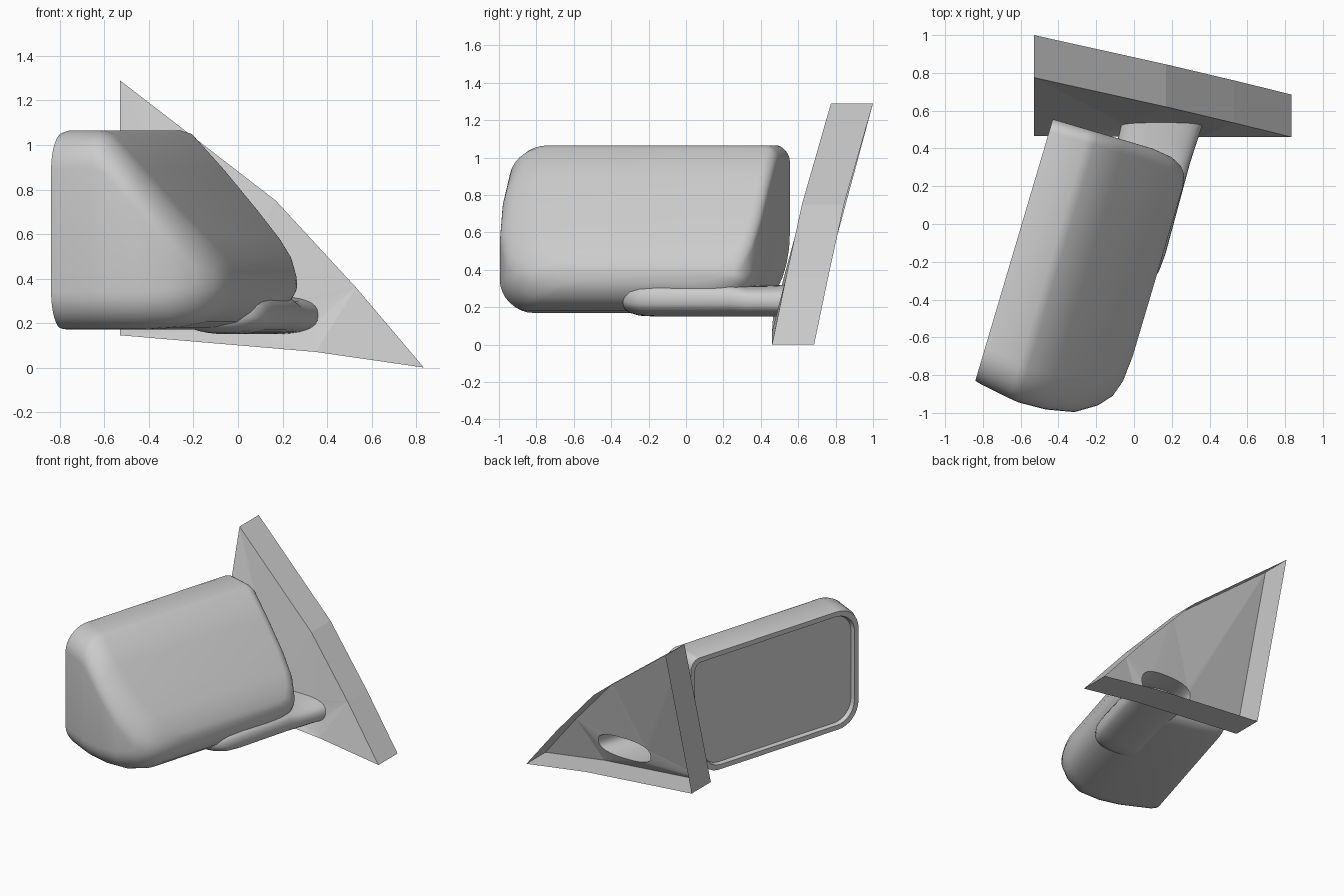
import bpy, bmesh
from math import sin, cos, pi, radians
from mathutils import Vector

cube = bpy.data.objects.get("Cube")
if cube:
    bpy.data.objects.remove(cube)

grey = bpy.data.materials.new("plain grey")
grey.use_nodes = True
colour = (0.6, 0.6, 0.6, 1)
grey.diffuse_color = colour
grey.node_tree.nodes["Principled BSDF"].inputs["Base Color"].default_value = colour


def finish(name, bm, smooth=None):
    bmesh.ops.recalc_face_normals(bm, faces=bm.faces)
    mesh = bpy.data.meshes.new(name)
    bm.to_mesh(mesh)
    bm.free()
    mesh.materials.append(grey)
    obj = bpy.data.objects.new(name, mesh)
    bpy.context.collection.objects.link(obj)
    if smooth:
        bpy.ops.object.select_all(action='DESELECT')
        obj.select_set(True)
        bpy.context.view_layer.objects.active = obj
        bpy.ops.object.shade_smooth_by_angle(angle=radians(smooth))


def loft(rings, cap_first=False, cap_last=True):
    bm = bmesh.new()
    loops = [[bm.verts.new(p) for p in ring] for ring in rings]
    for a, b in zip(loops, loops[1:]):
        for i in range(len(a)):
            j = (i + 1) % len(a)
            bm.faces.new((a[i], a[j], b[j], b[i]))
    if cap_first:
        bm.faces.new(loops[0])
    if cap_last:
        bm.faces.new(loops[-1])
    return bm


# Mirror head: rounded cross-sections stacked along its depth
origin = Vector((-0.84, -0.83, 0))
along = Vector((0.284, 0.959, 0)).normalized()
depth = Vector((along.y, -along.x, 0))


def head_ring(w, u0, u1, z0, z1, shrink=0, n=8):
    u0, u1, z0, z1 = u0 + shrink, u1 - shrink, z0 + shrink, z1 - shrink
    tall = z1 - z0
    # corner position, direction inwards, radii along and up
    corners = ((u0, z0, 1, 1, 0.17, 0.17), (u1, z0, -1, 1, 0.24, 0.42),
               (u1, z1, -1, -1, 0.07, 0.08), (u0, z1, 1, -1, 0.19, 0.17))
    ring = []
    for k, (u, z, su, sz, ru, rz) in enumerate(corners):
        ru, rz = ru - shrink * 0.6, min(rz - shrink * 0.6, tall * 0.48)
        for i in range(n + 1):
            a = pi / 2 * i / n
            if k % 2:
                a = pi / 2 - a
            pu = u + su * ru * (1 - cos(a))
            pz = z + sz * rz * (1 - sin(a))
            ring.append(origin + along * pu + depth * w + Vector((0, 0, pz)))
    return ring


opening = (0, 1.445, 0.175, 1.055)
sections = [
    (0.03, -0.008, 1.445, 0.17, 1.065), (0.20, -0.038, 1.445, 0.17, 1.065),
    (0.25, -0.045, 1.445, 0.17, 1.05), (0.40, -0.04, 1.445, 0.17, 0.89),
    (0.55, -0.01, 1.445, 0.18, 0.715), (0.66, 0.06, 1.43, 0.205, 0.585),
    (0.72, 0.13, 1.40, 0.25, 0.505), (0.75, 0.22, 1.36, 0.30, 0.44),
    (0.762, 0.36, 1.30, 0.34, 0.41)]
finish("mirror_housing", loft(
    [head_ring(0.04, *opening, 0.045), head_ring(0, *opening, 0.035),
     head_ring(0, *opening)] + [head_ring(*s) for s in sections]), 35)

# Mirror glass set back inside the rim
bm = bmesh.new()
bm.faces.new([bm.verts.new(p) for p in head_ring(0.03, *opening, 0.04)])
finish("mirror_glass", bm)


# Support arm: hollow oval tube from the plate to a rounded end under the head
def plate_y(z):
    return 0.46 + 0.24 * z


def arm_ring(y, half, z0, z1, on_plate=False, n=32):
    cx = 0.145 + (y - 0.52) * 0.27
    ring = []
    for i in range(n):
        c, s = cos(2 * pi * i / n), sin(2 * pi * i / n)
        px = cx + half * abs(c) ** 0.8 * (1 if c > 0 else -1)
        pz = (z0 + z1) / 2 + (z1 - z0) / 2 * abs(s) ** 0.75 * (1 if s > 0 else -1)
        ring.append(Vector((px, plate_y(pz) if on_plate else y, pz)))
    return ring


hole = arm_ring(0.52, 0.215, 0.15, 0.32, True)
arm = [(0.42, 0.21, 0.15, 0.315), (0.32, 0.205, 0.15, 0.315),
       (0.23, 0.205, 0.15, 0.34), (-0.16, 0.205, 0.15, 0.34),
       (-0.25, 0.195, 0.155, 0.335), (-0.30, 0.175, 0.17, 0.32),
       (-0.33, 0.145, 0.19, 0.295), (-0.34, 0.11, 0.22, 0.27)]
finish("support_arm", loft([hole] + [arm_ring(*a) for a in arm]), 50)

# Door plate: sheet with an oval hole, side walls and an open back
outline = [(-0.53, 0.775, 1.29), (0.17, 0.62, 0.75), (0.53, 0.535, 0.36),
           (0.835, 0.46, 0.0), (0.35, 0.46, 0.07), (-0.53, 0.465, 0.145)]
bm = bmesh.new()
edges = []
for loop in (outline, hole):
    vs = [bm.verts.new(p) for p in loop]
    edges += [bm.edges.new((vs[i - 1], vs[i])) for i in range(len(vs))]
rim = edges[:len(outline)]
bmesh.ops.triangle_fill(bm, edges=edges, use_beauty=True, normal=(0, -1, 0))
walls = bmesh.ops.extrude_edge_only(bm, edges=rim)
bmesh.ops.translate(bm, vec=(0, 0.225, 0),
                    verts=[v for v in walls["geom"] if isinstance(v, bmesh.types.BMVert)])
finish("door_plate", bm)
